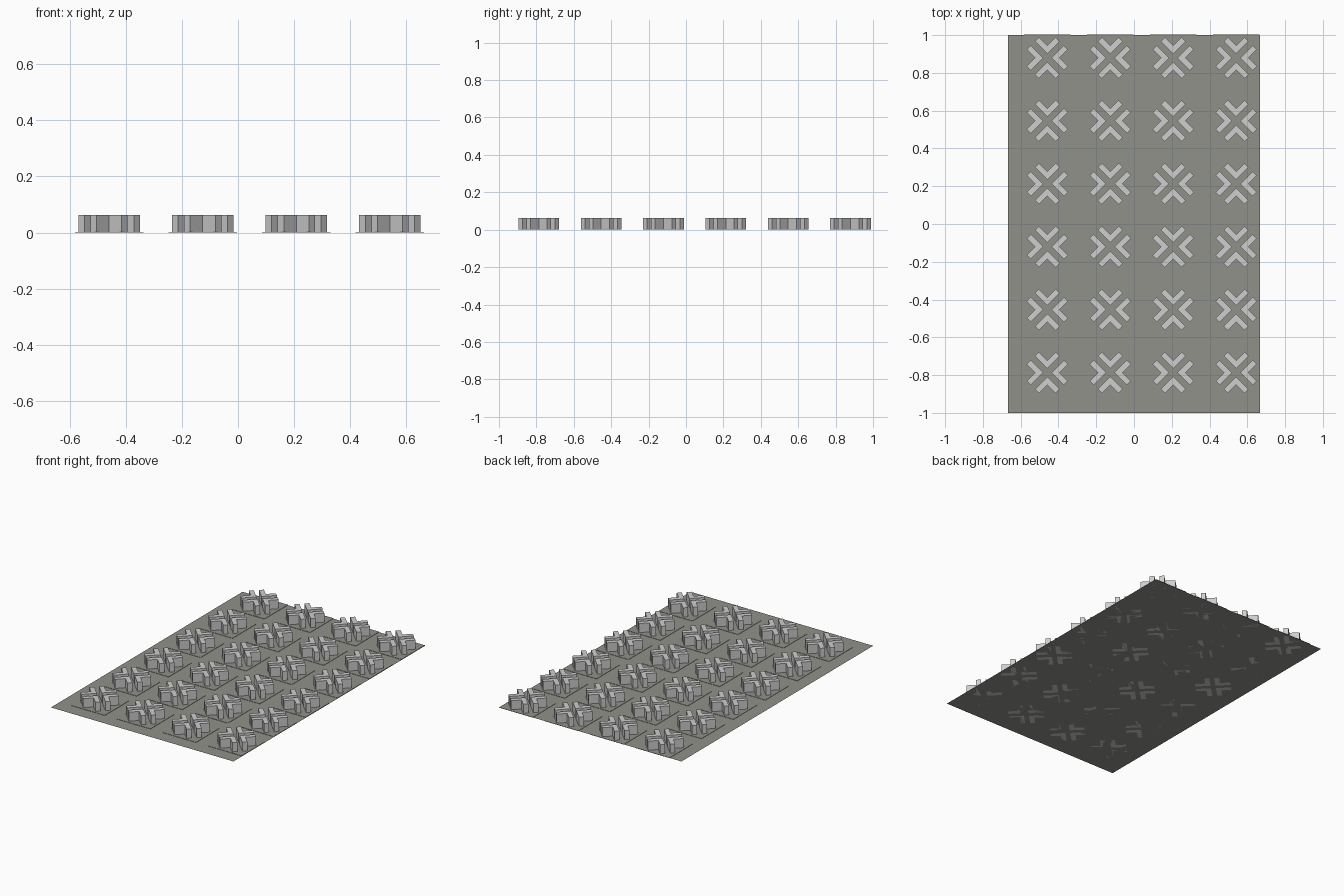
import bpy, bmesh
from mathutils import Matrix
from math import pi

if "Cube" in bpy.data.objects:
    bpy.data.objects.remove(bpy.data.objects["Cube"])

PITCH = 1 / 3                 # grid spacing, 4 columns by 6 rows
X0, Y0 = -0.459, -0.787       # centre of the first cell


def material(name, rgb):
    m = bpy.data.materials.new(name)
    m.diffuse_color = (*rgb, 1)
    m.use_nodes = True
    m.node_tree.nodes["Principled BSDF"].inputs["Base Color"].default_value = m.diffuse_color
    return m


def add_object(name, bm, mat):
    bmesh.ops.recalc_face_normals(bm, faces=bm.faces)
    me = bpy.data.meshes.new(name)
    bm.to_mesh(me)
    bm.free()
    me.materials.append(mat)
    ob = bpy.data.objects.new(name, me)
    bpy.context.collection.objects.link(ob)
    return ob


def prism(bm, outline, z0, z1, turn=0.0):
    rot = Matrix.Rotation(turn, 4, 'Z')
    low = [bm.verts.new(rot @ Matrix.Translation((x, y, z0)).translation) for x, y in outline]
    top = [bm.verts.new(rot @ Matrix.Translation((x, y, z1)).translation) for x, y in outline]
    n = len(outline)
    bm.faces.new(low[::-1])
    bm.faces.new(top)
    for i in range(n):
        j = (i + 1) % n
        bm.faces.new((low[i], low[j], top[j], top[i]))


def repeat(ob):
    ob.location = (X0, Y0, 0)
    for axis, count in ((0, 4), (1, 6)):
        a = ob.modifiers.new("grid", 'ARRAY')
        a.count = count
        a.use_relative_offset = False
        a.use_constant_offset = True
        step = [0, 0, 0]
        step[axis] = PITCH
        a.constant_offset_displace = step


ground_grey = material("warm grey", (0.285, 0.285, 0.255))
block_grey = material("light grey", (0.62, 0.62, 0.62))

# flat sheet
bm = bmesh.new()
bm.faces.new([bm.verts.new((x, y, 0)) for x, y in
              ((-0.667, -1), (0.667, -1), (0.667, 1), (-0.667, 1))])
add_object("base_sheet", bm, ground_grey)

# thin square pads
bm = bmesh.new()
h = 0.1225
prism(bm, [(-h, -h), (h, -h), (h, h), (-h, h)], 0, 0.002)
repeat(add_object("square_pads", bm, ground_grey))

# four right-angled walls, back to back, form each split cross
bm = bmesh.new()
a, w, L = 0.0152, 0.0455, 0.1086   # half slot, half arm width, arm length
angle = [(a, a), (L, a), (L, w), (w, w), (w, L), (a, L)]
for k in range(4):
    prism(bm, angle, 0, 0.062, pi / 4 + k * pi / 2)
repeat(add_object("split_cross_walls", bm, block_grey))
